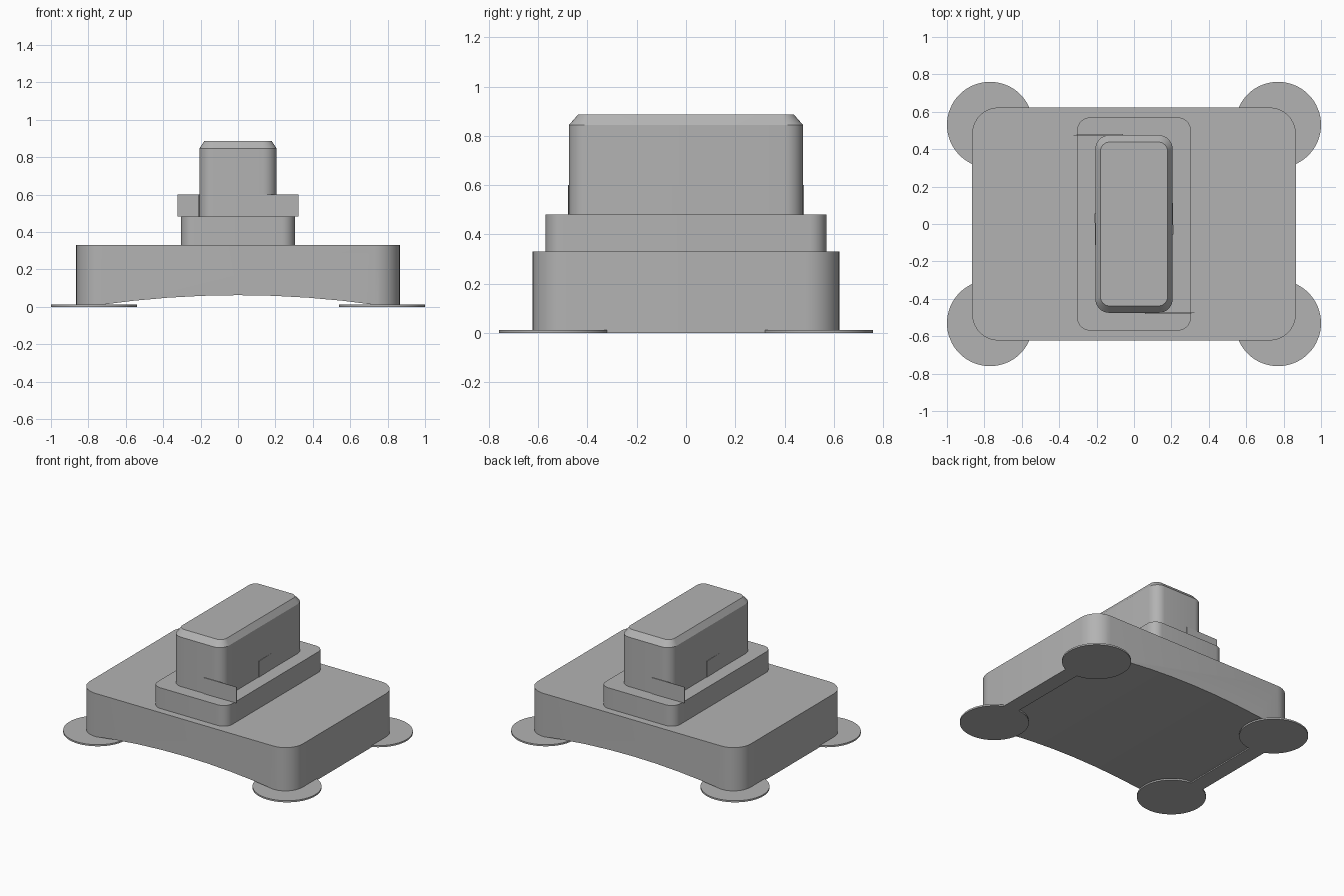
import bpy, bmesh, math

if "Cube" in bpy.data.objects:
    bpy.data.objects.remove(bpy.data.objects["Cube"])

grey = bpy.data.materials.new("light grey")
grey.diffuse_color = (0.45, 0.45, 0.45, 1)
grey.use_nodes = True
grey.node_tree.nodes["Principled BSDF"].inputs["Base Color"].default_value = grey.diffuse_color


def make(name, bm, smooth=True):
    bmesh.ops.recalc_face_normals(bm, faces=bm.faces)
    mesh = bpy.data.meshes.new(name)
    bm.to_mesh(mesh)
    bm.free()
    mesh.materials.append(grey)
    ob = bpy.data.objects.new(name, mesh)
    bpy.context.collection.objects.link(ob)
    if smooth:
        shade(ob)
    return ob


def shade(ob):
    bpy.ops.object.select_all(action='DESELECT')
    ob.select_set(True)
    bpy.context.view_layer.objects.active = ob
    bpy.ops.object.shade_smooth_by_angle(angle=math.radians(30))


def rounded(hx, hy, r, n=8):
    """Outline of a rounded rectangle."""
    pts = []
    for k, (sx, sy) in enumerate([(1, 1), (-1, 1), (-1, -1), (1, -1)]):
        for i in range(n + 1):
            a = math.pi / 2 * (k + i / n)
            pts.append((sx * (hx - r) + r * math.cos(a),
                        sy * (hy - r) + r * math.sin(a)))
    return pts


def loft(name, layers, smooth=True):
    """Solid through stacked outlines, each given as (z, points)."""
    bm = bmesh.new()
    rings = [[bm.verts.new((x, y, z)) for x, y in pts] for z, pts in layers]
    n = len(rings[0])
    for a, b in zip(rings, rings[1:]):
        for i in range(n):
            j = (i + 1) % n
            bm.faces.new((a[i], a[j], b[j], b[i]))
    bm.faces.new(rings[0][::-1])
    bm.faces.new(rings[-1])
    return make(name, bm, smooth)


# Base block with a shallow arch cut through its underside
outline = rounded(0.865, 0.623, 0.14)
base = loft("base_block", [(0, outline), (0.33, outline)], False)

bm = bmesh.new()
xs = [-0.75 + 1.5 * i / 8 for i in range(9)]
profile = [(x, 0.062 * (1 - x * x / 0.65)) for x in xs] + [(0.75, -0.1), (-0.75, -0.1)]
ends = [[bm.verts.new((x, y, z)) for x, z in profile] for y in (-1, 1)]
bm.faces.new(ends[0])
bm.faces.new(ends[1][::-1])
for i in range(len(profile)):
    j = (i + 1) % len(profile)
    bm.faces.new((ends[0][i], ends[0][j], ends[1][j], ends[1][i]))
cutter = make("arch_cutter", bm, False)
cutter.hide_render = True
cut = base.modifiers.new("arch", 'BOOLEAN')
cut.operation = 'DIFFERENCE'
cut.object = cutter
cut.solver = 'EXACT'
bpy.context.view_layer.objects.active = base
bpy.ops.object.modifier_apply(modifier="arch")
bpy.data.objects.remove(cutter)
shade(base)

# Stepped plinth and upright key with chamfered top
outline = rounded(0.304, 0.57, 0.07)
loft("plinth", [(0.33, outline), (0.482, outline)])
body = rounded(0.207, 0.475, 0.075)
loft("upright_key", [(0.482, body), (0.845, body),
                     (0.887, rounded(0.18, 0.438, 0.05))])

# Thin round pads under the four corners
circle = [(math.cos(math.tau * i / 64) * 0.23, math.sin(math.tau * i / 64) * 0.23)
          for i in range(64)]
for sx in (-1, 1):
    for sy in (-1, 1):
        pts = [(sx * 0.77 + x, sy * 0.53 + y) for x, y in circle]
        loft("corner_pad", [(0, pts), (0.012, pts)])

# Thin catches around the key, repeated by a half turn
for s in (1, -1):
    end_fin = [(0.06, -0.474), (0.06, -0.48), (0.323, -0.477), (0.323, -0.474)]
    side_tab = [(0.205, -0.055), (0.211, -0.055), (0.207, 0.12), (0.205, 0.12)]
    for name, pts in (("end_fin", end_fin), ("side_tab", side_tab)):
        turned = [(s * x, s * y) for x, y in pts]
        loft(name, [(0.482, turned), (0.6, turned)], False)
